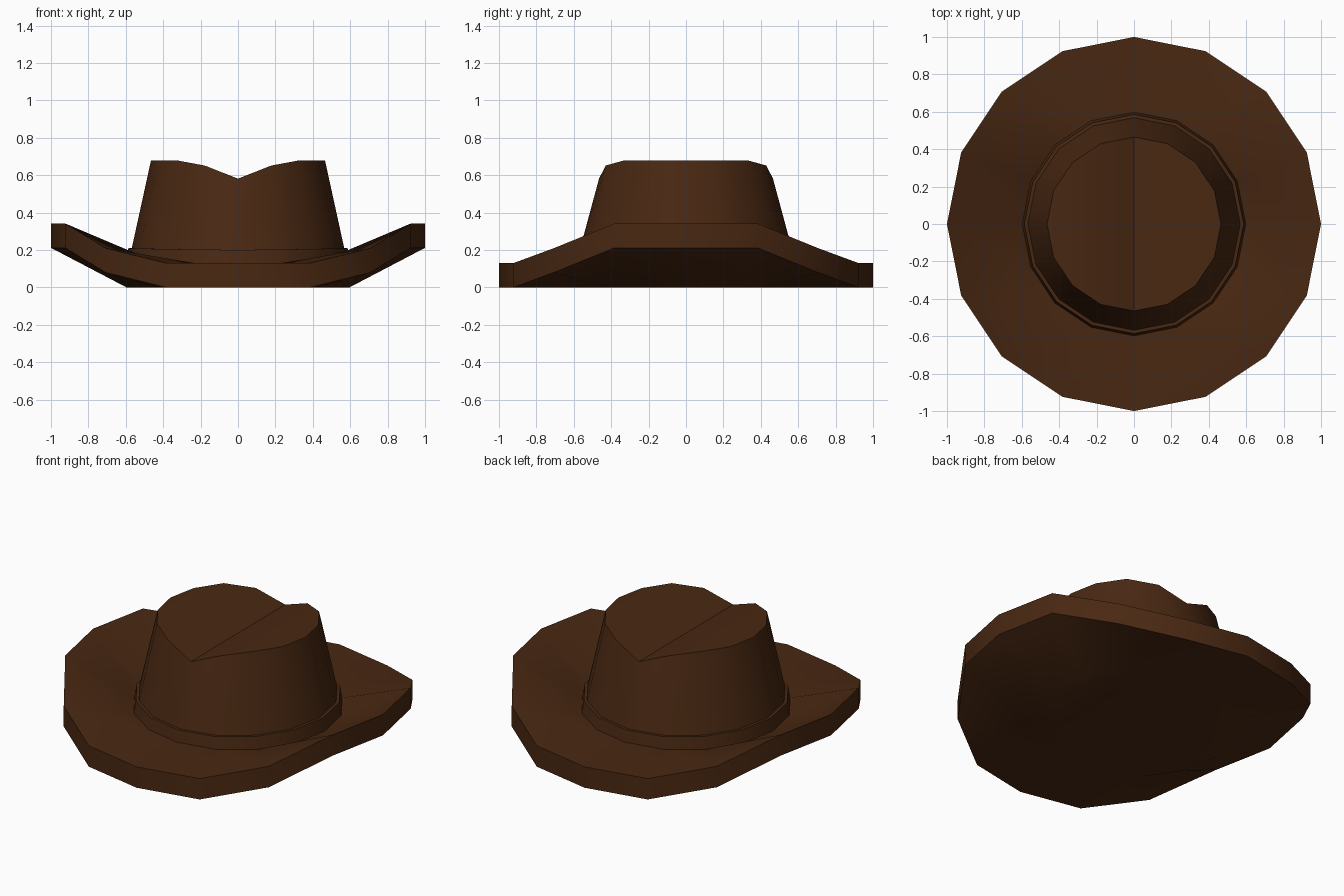
import bpy, math

if "Cube" in bpy.data.objects:
    bpy.data.objects.remove(bpy.data.objects["Cube"])

N = 16
ANG = [math.tau * i / N for i in range(N)]

felt = bpy.data.materials.new("dark brown felt")
felt.diffuse_color = (0.066, 0.021, 0.006, 1)
felt.use_nodes = True
felt.node_tree.nodes["Principled BSDF"].inputs["Base Color"].default_value = felt.diffuse_color


def ring(radius, height):
    """16-point ring; height is a number or a list over the four steps of a quarter turn."""
    pts = []
    for i, a in enumerate(ANG):
        k = min(i % 8, 8 - i % 8)  # 0 = side, 4 = front/back
        z = height[k] if isinstance(height, list) else height
        pts.append((radius * math.cos(a), radius * math.sin(a), z))
    return pts


def build(name, rings, bottom_cap=False, creased_top=False):
    verts = [p for r in rings for p in r]
    faces = []
    for r in range(len(rings) - 1):
        for i in range(N):
            j = (i + 1) % N
            a, b, c, d = r * N + i, r * N + j, (r + 1) * N + j, (r + 1) * N + i
            ac = verts[a][2] + verts[c][2]
            bd = verts[b][2] + verts[d][2]
            # split twisted quads along the higher diagonal
            if abs(ac - bd) < 1e-4:
                faces.append((a, b, c, d))
            elif ac > bd:
                faces += [(a, b, c), (a, c, d)]
            else:
                faces += [(a, b, d), (b, c, d)]
    if bottom_cap:
        faces.append(tuple(reversed(range(N))))
    if creased_top:
        o = (len(rings) - 1) * N
        for k in range(N // 2):
            strip = [k, k + 1, N - 1 - k, (N - k) % N]
            faces.append(tuple(o + v for v in dict.fromkeys(strip)))
    me = bpy.data.meshes.new(name)
    me.from_pydata(verts, [], faces)
    me.materials.append(felt)
    ob = bpy.data.objects.new(name, me)
    bpy.context.collection.objects.link(ob)
    bpy.ops.object.select_all(action='DESELECT')
    ob.select_set(True)
    bpy.context.view_layer.objects.active = ob
    bpy.ops.object.shade_smooth_by_angle(angle=math.radians(30))
    return ob


# brim: thick disc with turned-up sides
T = 0.13
lift = [0.212, 0.212, 0.08, 0.0, 0.0]
build("brim", [ring(0.595, 0.0), ring(1.0, lift),
               ring(1.0, [z + T for z in lift]), ring(0.598, T)], bottom_cap=True)

# band around the foot of the crown
band_top = [0.21, 0.209, 0.206, 0.203, 0.201]
build("hat_band", [ring(0.598, T), ring(0.586, band_top), ring(0.568, band_top)])

# crown: tapered wall with a front-to-back crease in the top
build("crown", [ring(0.568, band_top),
                ring(0.465, [0.68, 0.68, 0.68, 0.652, 0.582])], creased_top=True)
